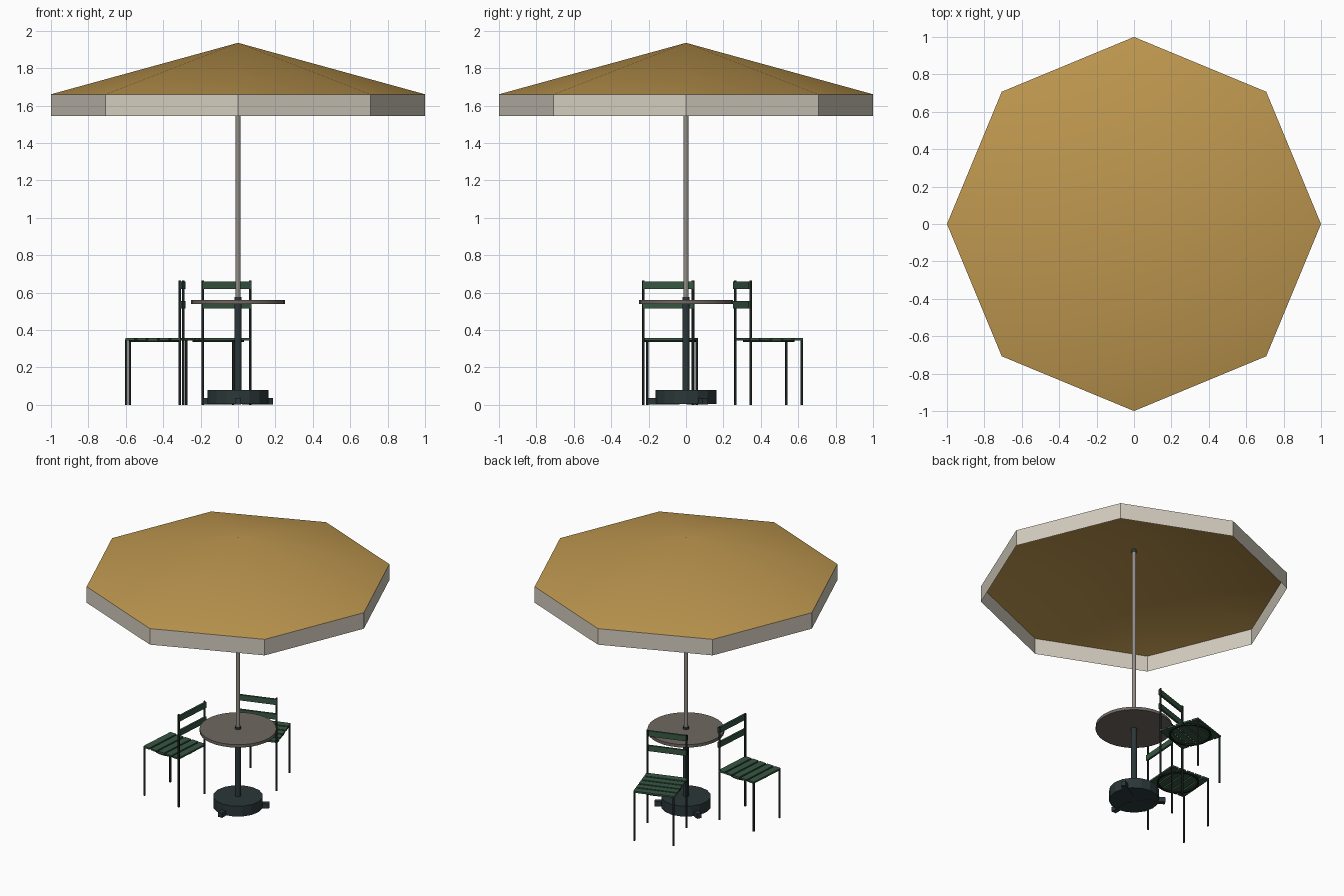
import bpy, bmesh, math
from mathutils import Matrix, Vector

if "Cube" in bpy.data.objects:
    bpy.data.objects.remove(bpy.data.objects["Cube"])


def srgb(r, g, b):
    f = lambda c: (c / 255 / 12.92) if c < 10 else ((c / 255 + 0.055) / 1.055) ** 2.4
    return (f(r), f(g), f(b), 1)


def material(name, rgb):
    m = bpy.data.materials.new(name)
    m.diffuse_color = srgb(*rgb)
    m.use_nodes = True
    m.node_tree.nodes["Principled BSDF"].inputs["Base Color"].default_value = m.diffuse_color
    return m


OCHRE = material("ochre fabric", (190, 151, 79))
CREAM = material("cream fabric", (212, 205, 191))
STEEL = material("grey metal", (146, 141, 133))
STONE = material("table stone", (112, 104, 98))
IRON = material("dark iron", (43, 55, 56))
GREEN = material("green slat", (55, 86, 66))
BLACK = material("black frame", (27, 35, 33))


def finish(name, bm, mat, matrix=Matrix(), smooth=None):
    bm.transform(matrix)
    me = bpy.data.meshes.new(name)
    bm.to_mesh(me)
    bm.free()
    me.materials.append(mat)
    ob = bpy.data.objects.new(name, me)
    bpy.context.collection.objects.link(ob)
    if smooth:
        bpy.ops.object.select_all(action='DESELECT')
        ob.select_set(True)
        bpy.context.view_layer.objects.active = ob
        bpy.ops.object.shade_smooth_by_angle(angle=math.radians(smooth))
    return ob


def add_cyl(bm, x, y, z0, z1, r, n):
    bmesh.ops.create_cone(bm, cap_ends=True, segments=n, radius1=r, radius2=r, depth=z1 - z0,
                          matrix=Matrix.Translation((x, y, (z0 + z1) / 2)))


def add_box(bm, centre, size, rot=0):
    m = Matrix.Rotation(rot, 4, 'Z') @ Matrix.Translation(centre) @ Matrix.Diagonal((*size, 1))
    bmesh.ops.create_cube(bm, size=1, matrix=m)


def cylinder(name, z0, z1, r, n, mat, smooth=40):
    bm = bmesh.new()
    add_cyl(bm, 0, 0, z0, z1, r, n)
    finish(name, bm, mat, smooth=smooth)


# Canopy: open eight-sided cone, with a hanging valance
def ring(bm, z):
    return [bm.verts.new((math.cos(i * math.pi / 4), math.sin(i * math.pi / 4), z)) for i in range(8)]


bm = bmesh.new()
rim, apex = ring(bm, 1.66), bm.verts.new((0, 0, 1.935))
for i in range(8):
    bm.faces.new((rim[i], rim[(i + 1) % 8], apex))
finish("canopy", bm, OCHRE, smooth=60)

bm = bmesh.new()
low, top = ring(bm, 1.545), ring(bm, 1.66)
for i in range(8):
    j = (i + 1) % 8
    bm.faces.new((low[i], low[j], top[j], top[i]))
finish("valance", bm, CREAM)

# Pole, table and base
cylinder("pole", 0.56, 1.87, 0.0145, 16, STEEL)
cylinder("pole_cap", 1.86, 1.885, 0.016, 16, IRON)
cylinder("table_stem", 0.08, 0.575, 0.02, 16, IRON)
cylinder("table_top", 0.54, 0.561, 0.25, 32, STONE)
cylinder("base", 0.004, 0.078, 0.163, 16, IRON, smooth=None)

bm = bmesh.new()
for deg in (-90, 30, 150):
    add_box(bm, (0.12, 0, 0.019), (0.17, 0.034, 0.034), math.radians(deg))
finish("base_feet", bm, IRON)


# Chair: local x is width, y runs from the back posts to the front legs
def chair(tag, x, y, deg):
    place = Matrix.Translation((x, y, 0)) @ Matrix.Rotation(math.radians(deg), 4, 'Z')
    w, d = 0.133, 0.287

    bm = bmesh.new()
    for s in (-1, 1):
        add_cyl(bm, s * w, 0, 0, 0.665, 0.007, 8)
        add_cyl(bm, s * w, d, 0, 0.35, 0.007, 8)
    finish(tag + "_legs", bm, BLACK, place, smooth=50)

    # hoop under the seat
    bm = bmesh.new()
    n = 32
    prof = [(-.006, -.005), (.006, -.005), (.006, .005), (-.006, .005)]
    loops = []
    for i in range(n):
        a = 2 * math.pi * i / n
        loops.append([bm.verts.new(((0.132 + u) * math.cos(a), d / 2 + (0.132 + u) * math.sin(a), 0.34 + v))
                      for u, v in prof])
    for i in range(n):
        p, q = loops[i], loops[(i + 1) % n]
        for k in range(4):
            m = (k + 1) % 4
            bm.faces.new((p[k], q[k], q[m], p[m]))
    finish(tag + "_seat_hoop", bm, BLACK, place)

    # seat slats and back slats
    bm = bmesh.new()
    for i in range(5):
        add_box(bm, (0, 0.021 + i * (d - 0.042) / 4, 0.350), (0.28, 0.05, 0.012))
    finish(tag + "_seat_slats", bm, GREEN, place)
    bm = bmesh.new()
    for z in (0.535, 0.64):
        add_box(bm, (0, -0.006, z), (0.276, 0.014, 0.04))
    finish(tag + "_back_slats", bm, GREEN, place)


chair("rear_chair", -0.062, 0.305, 18)
chair("left_chair", -0.302, -0.095, 86)
